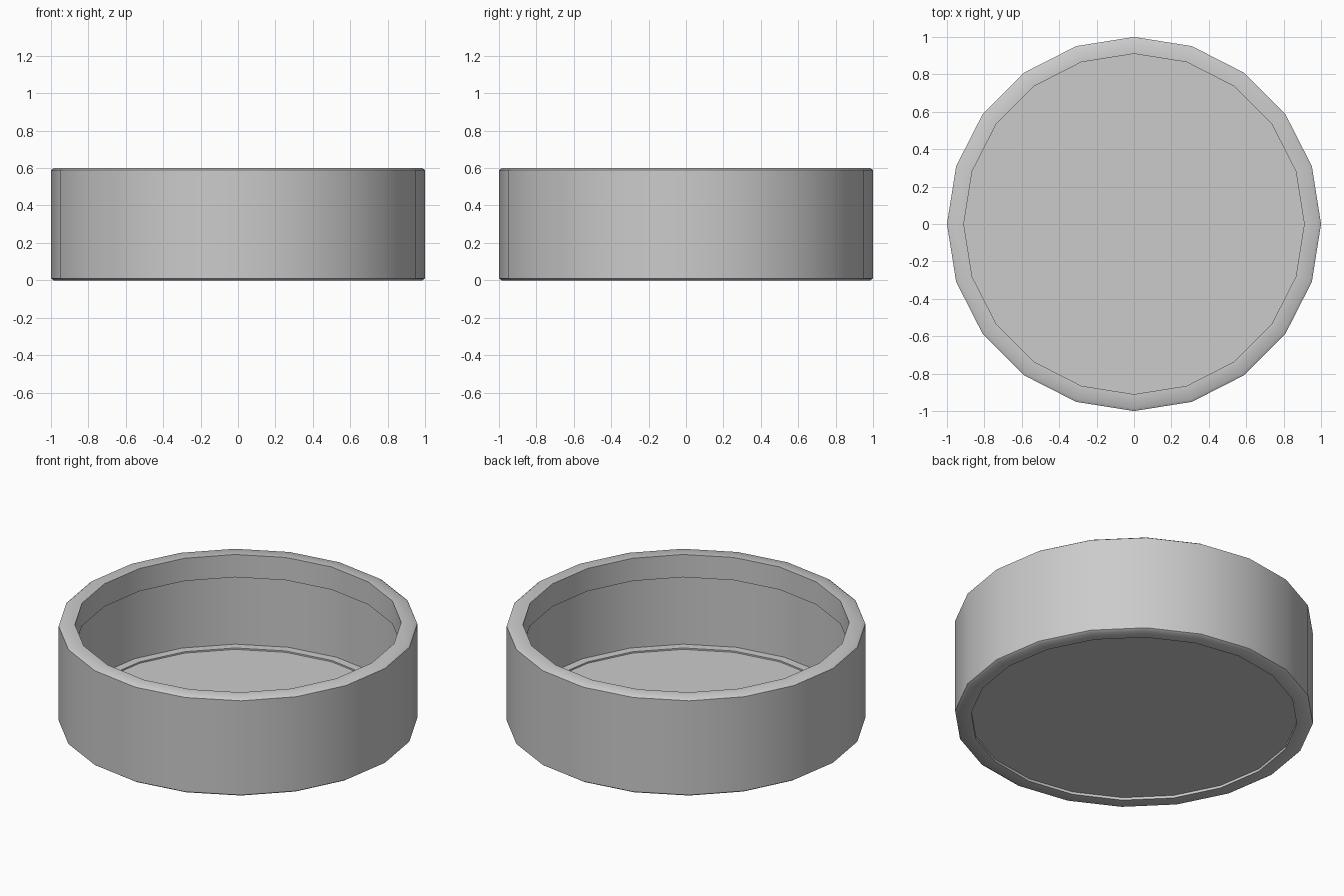
import bpy, bmesh, math

if "Cube" in bpy.data.objects:
    bpy.data.objects.remove(bpy.data.objects["Cube"])

SIDES = 20


def finish(bm, name, angle=40):
    bmesh.ops.remove_doubles(bm, verts=bm.verts, dist=1e-5)
    bmesh.ops.recalc_face_normals(bm, faces=bm.faces)
    mesh = bpy.data.meshes.new(name)
    bm.to_mesh(mesh)
    bm.free()
    obj = bpy.data.objects.new(name, mesh)
    bpy.context.collection.objects.link(obj)
    bpy.ops.object.select_all(action='DESELECT')
    obj.select_set(True)
    bpy.context.view_layer.objects.active = obj
    bpy.ops.object.shade_smooth_by_angle(angle=math.radians(angle))
    return obj


def ring(bm, r, z):
    step = math.tau / SIDES
    return [bm.verts.new((r * math.cos(i * step), r * math.sin(i * step), z))
            for i in range(SIDES)]


def lathe(name, profile):
    """Closed (radius, height) profile turned around z."""
    bm = bmesh.new()
    rings = [ring(bm, r, z) for r, z in profile]
    for a, b in zip(rings, rings[1:] + rings[:1]):
        for i in range(SIDES):
            j = (i + 1) % SIDES
            bm.faces.new((a[i], a[j], b[j], b[i]))
    return finish(bm, name)


# Outer wall with a deep inward lip at the top and a thin one at the bottom
lathe("dish_wall", [
    (0.985, 0.0), (1.0, 0.01), (1.0, 0.59), (0.985, 0.6),
    (0.91, 0.6), (0.91, 0.46), (0.96, 0.46),
    (0.96, 0.025), (0.91, 0.025), (0.91, 0.0)])

# Floor panel, set slightly above the bottom edge
bm = bmesh.new()
bm.faces.new(ring(bm, 0.91, 0.016))
finish(bm, "dish_floor")
